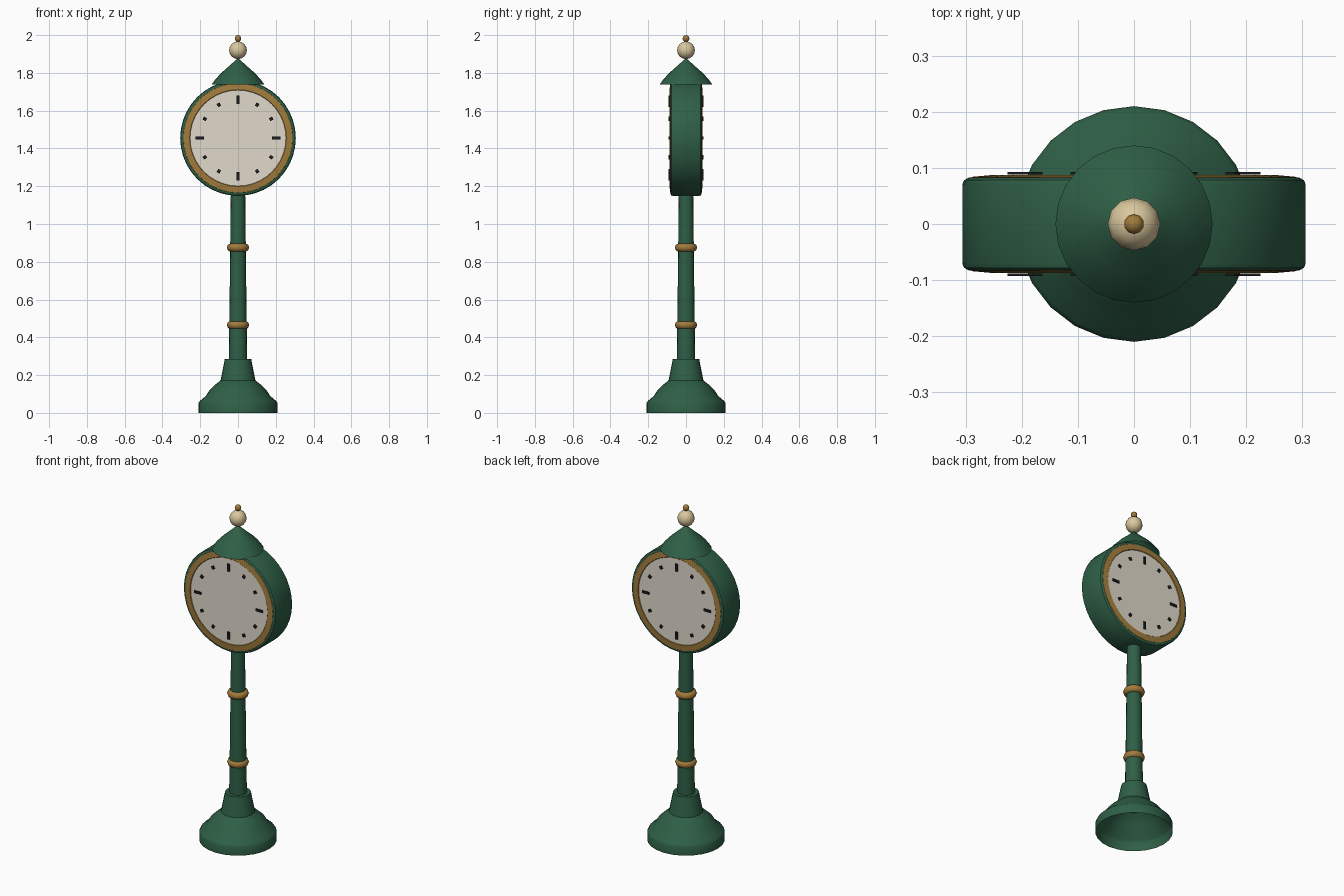
import bpy, bmesh, math
from mathutils import Matrix

if "Cube" in bpy.data.objects:
    bpy.data.objects.remove(bpy.data.objects["Cube"])

ZC = 1.455  # clock centre height


def mat(name, rgb):
    m = bpy.data.materials.new(name)
    m.diffuse_color = (*rgb, 1)
    m.use_nodes = True
    m.node_tree.nodes["Principled BSDF"].inputs["Base Color"].default_value = m.diffuse_color
    return m


GREEN = mat("green_paint", (0.028, 0.115, 0.062))
GOLD = mat("brass", (0.36, 0.20, 0.045))
CREAM = mat("pale_brass", (0.70, 0.58, 0.34))
WHITE = mat("dial_white", (0.75, 0.70, 0.60))
BLACK = mat("tick_black", (0.012, 0.012, 0.014))


def finish(bm, name, material, angle=35):
    bmesh.ops.remove_doubles(bm, verts=bm.verts, dist=1e-5)
    bmesh.ops.recalc_face_normals(bm, faces=bm.faces)
    me = bpy.data.meshes.new(name)
    bm.to_mesh(me)
    bm.free()
    ob = bpy.data.objects.new(name, me)
    bpy.context.collection.objects.link(ob)
    me.materials.append(material)
    bpy.ops.object.select_all(action='DESELECT')
    ob.select_set(True)
    bpy.context.view_layer.objects.active = ob
    bpy.ops.object.shade_smooth_by_angle(angle=math.radians(angle))
    return ob


def lathe(name, profile, material, n=24, matrix=None, closed=False, angle=35):
    """Spin a (radius, height) profile about z, then place it with matrix."""
    bm = bmesh.new()
    pts = profile + profile[:1] if closed else profile
    vs = [bm.verts.new((r, 0, z)) for r, z in pts]
    es = [bm.edges.new(p) for p in zip(vs, vs[1:])]
    bmesh.ops.spin(bm, geom=vs + es, cent=(0, 0, 0), axis=(0, 0, 1),
                   angle=math.tau, steps=n, use_duplicate=False)
    bmesh.ops.remove_doubles(bm, verts=bm.verts, dist=1e-5)
    if matrix:
        bm.transform(matrix)
    return finish(bm, name, material, angle)


def ball(name, r, z, material, seg):
    bm = bmesh.new()
    bmesh.ops.create_uvsphere(bm, u_segments=seg, v_segments=8, radius=r,
                              matrix=Matrix.Translation((0, 0, z)))
    return finish(bm, name, material, 60)


# Pedestal (open underneath) and tapered pole
lathe("base", [(0.21, 0), (0.21, 0.05), (0.203, 0.062), (0.17, 0.09),
               (0.15, 0.122), (0.12, 0.15), (0.092, 0.172), (0.07, 0.285),
               (0.04, 0.285)], GREEN)
lathe("pole", [(0.049, 0.27), (0.044, 0.64), (0.038, 1.18)], GREEN, 16)

# Brass collars on the pole
for i, z in enumerate((0.465, 0.875)):
    ring = [(0.039 + 0.02 * math.cos(a), z + 0.022 * math.sin(a))
            for a in (math.tau * k / 8 for k in range(8))]
    lathe(f"collar_{i + 1}", ring, GOLD, 20, closed=True, angle=60)

# Clock drum with bevelled rims
drum = Matrix.Translation((0, 0, ZC)) @ Matrix.Rotation(math.pi / 2, 4, 'X')
lathe("clock_case", [(0, -0.078), (0.294, -0.083), (0.303, -0.078), (0.306, -0.07),
                     (0.306, 0.07), (0.303, 0.078), (0.294, 0.083), (0, 0.078)],
      GREEN, 40, drum)

# Bezel, dial and ticks on both sides
for side, turn in (("front", 0), ("back", math.pi)):
    m = Matrix.Rotation(turn, 4, 'Z') @ drum
    lathe(f"bezel_{side}", [(0.293, 0.078), (0.289, 0.084), (0.256, 0.087),
                            (0.25, 0.08)], GOLD, 40, m)
    lathe(f"dial_{side}", [(0.254, 0.084), (0, 0.084)], WHITE, 40, m)
    bm = bmesh.new()
    for h in range(12):
        major = h % 3 == 0
        size = (0.015, 0.045, 0.005) if major else (0.017, 0.019, 0.005)
        place = (m @ Matrix.Rotation(h * math.tau / 12, 4, 'Z')
                 @ Matrix.Translation((0, 0.203, 0.0905)))
        bmesh.ops.create_cube(bm, size=1, matrix=place @ Matrix.Diagonal((*size, 1)))
    finish(bm, f"hour_ticks_{side}", BLACK)

# Little roof, open underneath, and finial
lathe("roof", [(0.14, 1.738), (0.118, 1.768), (0.088, 1.8), (0.045, 1.838),
               (0.012, 1.868), (0, 1.876)], GREEN)
ball("finial_ball", 0.047, 1.92, CREAM, 12)
ball("finial_tip", 0.018, 1.982, GOLD, 10)
